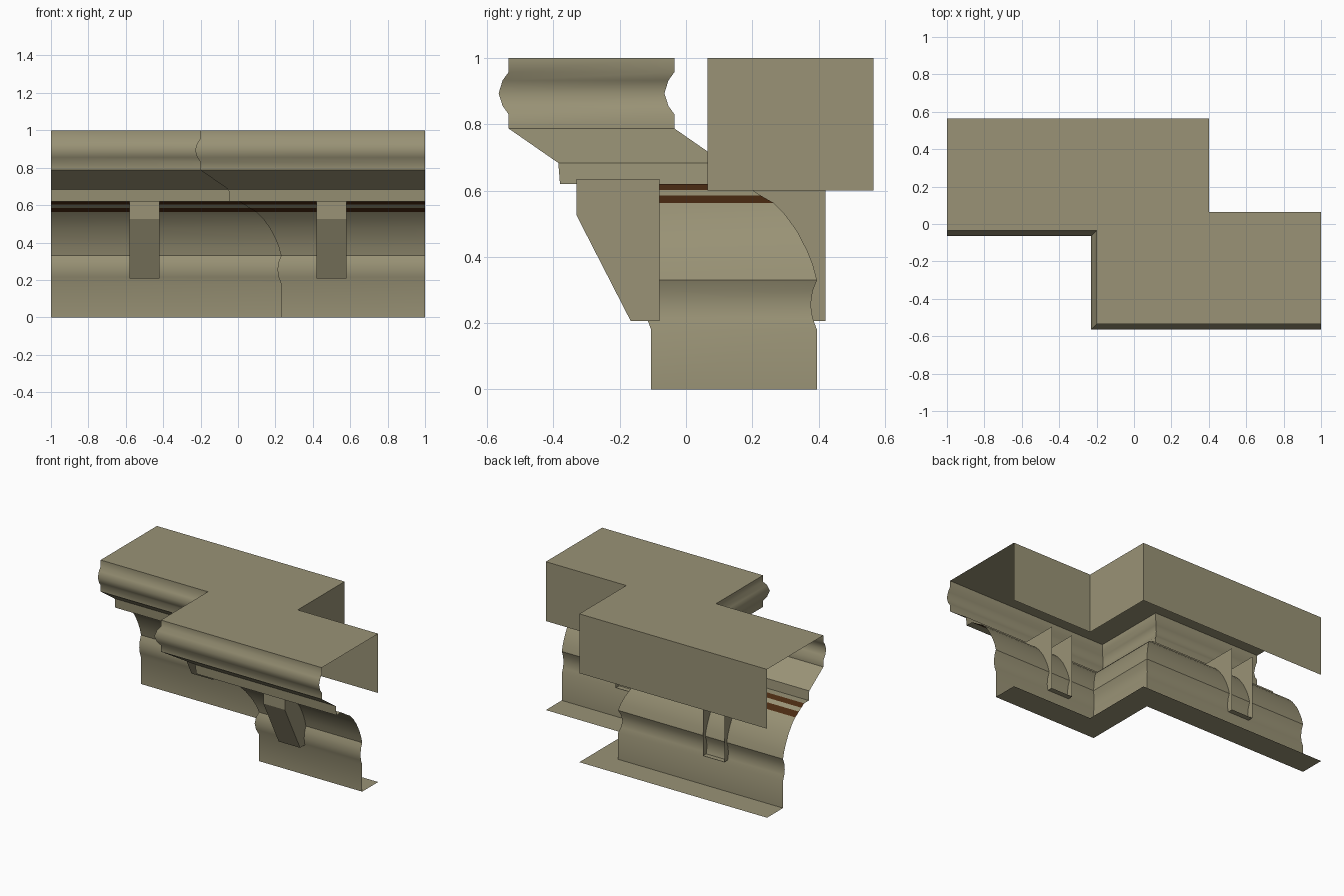
import bpy
import math

if "Cube" in bpy.data.objects:
    bpy.data.objects.remove(bpy.data.objects["Cube"])


def material(name, rgb):
    m = bpy.data.materials.new(name)
    m.diffuse_color = (*rgb, 1)
    m.use_nodes = True
    m.node_tree.nodes["Principled BSDF"].inputs["Base Color"].default_value = m.diffuse_color
    return m


stone = material("tan stone", (0.32, 0.29, 0.18))
brown = material("dark brown", (0.07, 0.024, 0.006))


def build(name, verts, faces, smooth=None):
    me = bpy.data.meshes.new(name)
    me.from_pydata(verts, [], faces)
    me.materials.append(stone)
    me.materials.append(brown)
    ob = bpy.data.objects.new(name, me)
    bpy.context.collection.objects.link(ob)
    if smooth:
        bpy.ops.object.select_all(action='DESELECT')
        ob.select_set(True)
        bpy.context.view_layer.objects.active = ob
        bpy.ops.object.shade_smooth_by_angle(angle=math.radians(smooth))
    return ob


STEP = 0.5     # how far the right half stands forward
MITRE = 0.335  # x of the mitred return for a point at y = 0


def sweep(name, profile, brown_spans=(), smooth=None):
    """Run a (y, z) profile along the stepped wall line."""
    verts, faces = [], []
    for y, z in profile:
        verts += [(-1, y + STEP, z), (y + MITRE, y + STEP, z),
                  (y + MITRE, y, z), (1, y, z)]
    for i in range(len(profile) - 1):
        for k in range(3):
            a = i * 4 + k
            faces.append((a, a + 4, a + 5, a + 1))
    ob = build(name, verts, faces, smooth)
    for p in ob.data.polygons:
        zc = p.center.z
        p.material_index = int(any(lo < zc < hi for lo, hi in brown_spans))


# back upstand and top slab
sweep("back_and_top", [(0.065, 0.60), (0.065, 1), (-0.535, 1)])

# crown moulding with rounded bead, sloping underside and drip
sweep("crown_moulding", [
    (-0.535, 1), (-0.535, 0.957), (-0.553, 0.932), (-0.565, 0.893),
    (-0.553, 0.855), (-0.535, 0.83), (-0.535, 0.787), (-0.385, 0.683),
    (-0.38, 0.62), (-0.33, 0.62)], smooth=38)

# stepped dark bands under the soffit
sweep("shadow_bands", [(-0.33, 0.62), (-0.30, 0.602), (-0.275, 0.585),
                       (-0.235, 0.562)],
      brown_spans=[(0.603, 0.619), (0.563, 0.584)])

# curved cove, bead, plain frieze and bottom ledge
sweep("frieze", [
    (-0.235, 0.562), (-0.203, 0.53), (-0.165, 0.478), (-0.135, 0.42),
    (-0.117, 0.375), (-0.105, 0.33), (-0.118, 0.297), (-0.124, 0.255),
    (-0.118, 0.215), (-0.105, 0.18), (-0.105, 0), (0.065, 0)], smooth=32)

# brackets: open at the top and back
outline = [(-0.08, 0.635), (-0.33, 0.635), (-0.33, 0.525),
           (-0.167, 0.207), (-0.08, 0.207)]
for side, x, dy in (("left", -0.5, STEP), ("right", 0.5, 0)):
    verts = [(x + s * 0.08, y + dy, z) for s in (-1, 1) for y, z in outline]
    faces = [(0, 1, 2, 3, 4), (9, 8, 7, 6, 5)]
    faces += [(i, i + 5, i + 6, i + 1) for i in (1, 2, 3)]
    build(side + "_bracket", verts, faces)
